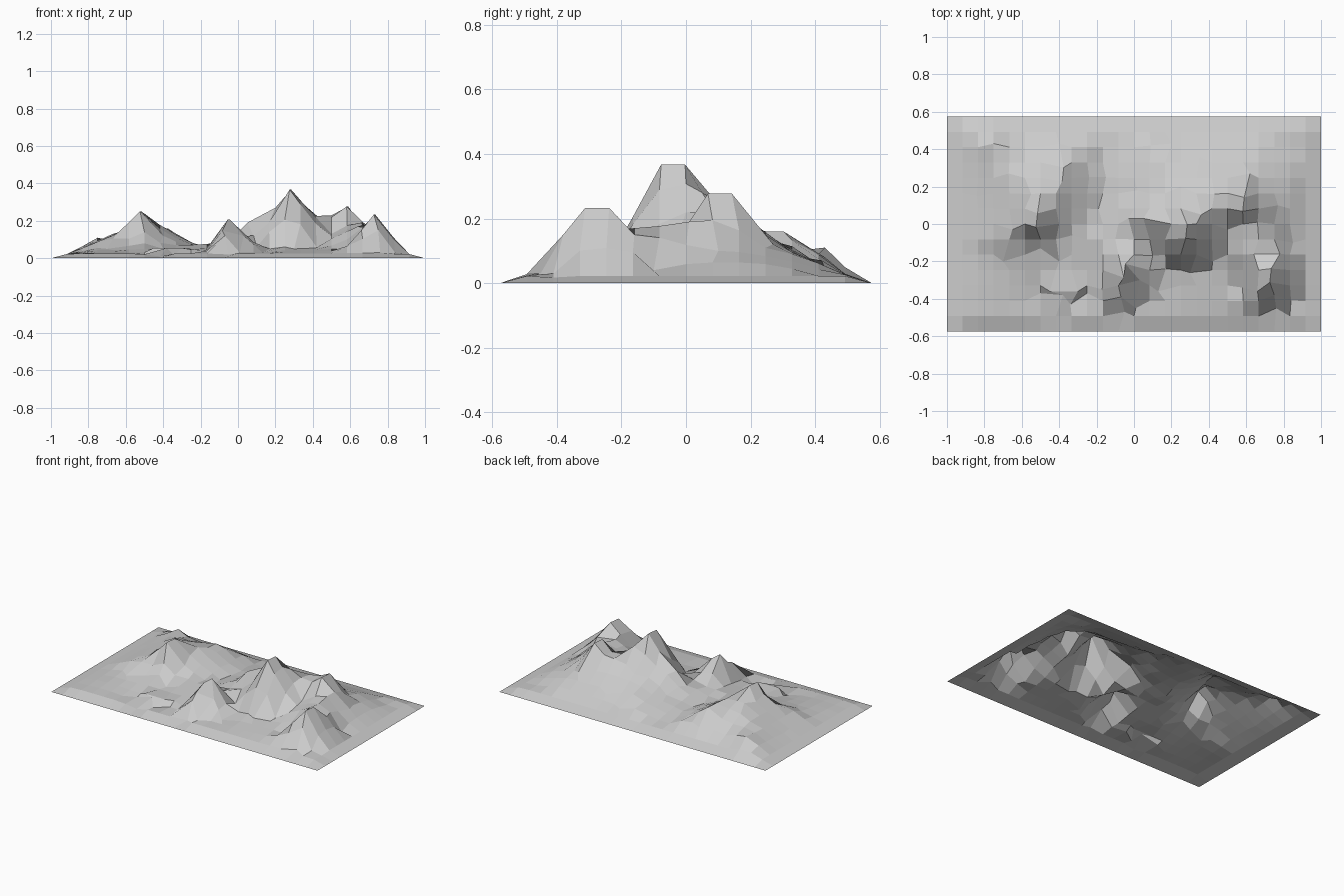
import bpy, bmesh
from mathutils import Vector
from mathutils.geometry import delaunay_2d_cdt
from mathutils.bvhtree import BVHTree

if "Cube" in bpy.data.objects:
    bpy.data.objects.remove(bpy.data.objects["Cube"])

HX, HY = 1.0, 0.575     # half size of the sheet
NX, NY = 24, 14         # quads along x and y

# Summits: each becomes a short flat crest running along y
summits = [(.28, -.04, .367), (.585, .105, .277), (.73, -.275, .233),
           (-.05, -.25, .208), (-.52, .02, .25), (-.38, .265, .16)]

# Shoulders, saddles and feet of each landform
main_mountain = [(.2, 0, .27), (.05, .03, .19), (-.03, .03, .11), (.36, .05, .28),
                 (.43, .16, .22), (.3, -.26, .05), (.17, -.24, .05), (.1, -.17, .06),
                 (.5, -.03, .13), (.42, -.2, .06), (.25, .2, .18), (.35, .36, .08),
                 (.62, .27, .12), (.02, .18, .09)]
east_block = [(.66, .01, .19), (.77, .1, .1), (.64, -.16, .17), (.78, -.16, .15),
              (.66, -.36, .15), (.75, -.38, .15), (.76, -.45, .03), (.84, -.41, .03),
              (.85, -.1, .04), (.58, -.34, .05)]
south_crag = [(-.07, -.39, .12), (-.05, -.47, .02), (-.17, -.35, .04), (.03, -.3, .12),
              (.01, -.45, .03), (.13, -.36, .03), (-.1, -.08, .08)]
west_hills = [(-.5, -.13, .08), (-.65, -.03, .13), (-.4, 0, .12), (-.33, -.06, .07),
              (-.55, .16, .18), (-.67, .27, .13), (-.24, .25, .08), (-.75, .43, .11),
              (-.4, .43, .08), (-.7, -.2, .05), (-.84, .15, .05), (.09, .42, .07),
              (.2, .43, .045), (-.19, .08, .05), (-.15, .25, .055), (-.4, -.2, .05)]
low_mound = [(-.45, -.36, .055), (-.38, -.38, .055), (-.3, -.36, .055),
             (-.5, -.37, .02), (-.42, -.43, .015), (-.34, -.43, .015), (-.25, -.37, .02)]


def ring(hx, hy, z, n=10, m=6):
    """Evenly spaced points round a rectangle."""
    pts = [(hx * (2 * i / n - 1), s * hy, z) for i in range(n + 1) for s in (-1, 1)]
    return pts + [(s * hx, hy * (2 * j / m - 1), z) for j in range(1, m) for s in (-1, 1)]


# Coarse relief: triangulated control points with a thin apron at the edge
crests = [(x + s * .004, y + s * .037, z) for x, y, z in summits for s in (-1, 1)]
relief = crests + main_mountain + east_block + south_crag + west_hills + low_mound
points = relief + ring(HX - .1, HY - .08, .026) + ring(HX + .01, HY + .01, 0)
flat, _, tris, origin, _, _ = delaunay_2d_cdt([Vector(p[:2]) for p in points], [], [], 0, 1e-5)
coords = [Vector((v.x, v.y, points[o[0]][2])) for v, o in zip(flat, origin)]
tree = BVHTree.FromPolygons(coords, [list(t) for t in tris])

# Terrain sheet: open quad grid draped over the relief
bm = bmesh.new()
grid = [[bm.verts.new((HX * (2 * i / NX - 1), HY * (2 * j / NY - 1), 0))
         for i in range(NX + 1)] for j in range(NY + 1)]
for j in range(NY):
    for i in range(NX):
        bm.faces.new((grid[j][i], grid[j][i + 1], grid[j + 1][i + 1], grid[j + 1][i]))

# Pull grid points sideways onto the landforms, highest first
inner = [v for row in grid[1:-1] for v in row[1:-1]]
free = list(inner)
for p in sorted(relief, key=lambda q: -q[2]):
    near = min(free, key=lambda v: (v.co.xy - Vector(p[:2])).length)
    if (near.co.xy - Vector(p[:2])).length < .06:
        near.co.xy = p[:2]
        free.remove(near)

# Drop every inner point onto the relief
for v in inner:
    hit = tree.ray_cast(Vector((v.co.x, v.co.y, 2)), Vector((0, 0, -1)))[0]
    if hit is None:
        hit = tree.find_nearest(v.co)[0]
    v.co.z = hit.z

mesh = bpy.data.meshes.new("terrain")
bm.to_mesh(mesh)
bm.free()
terrain = bpy.data.objects.new("terrain", mesh)
bpy.context.collection.objects.link(terrain)
